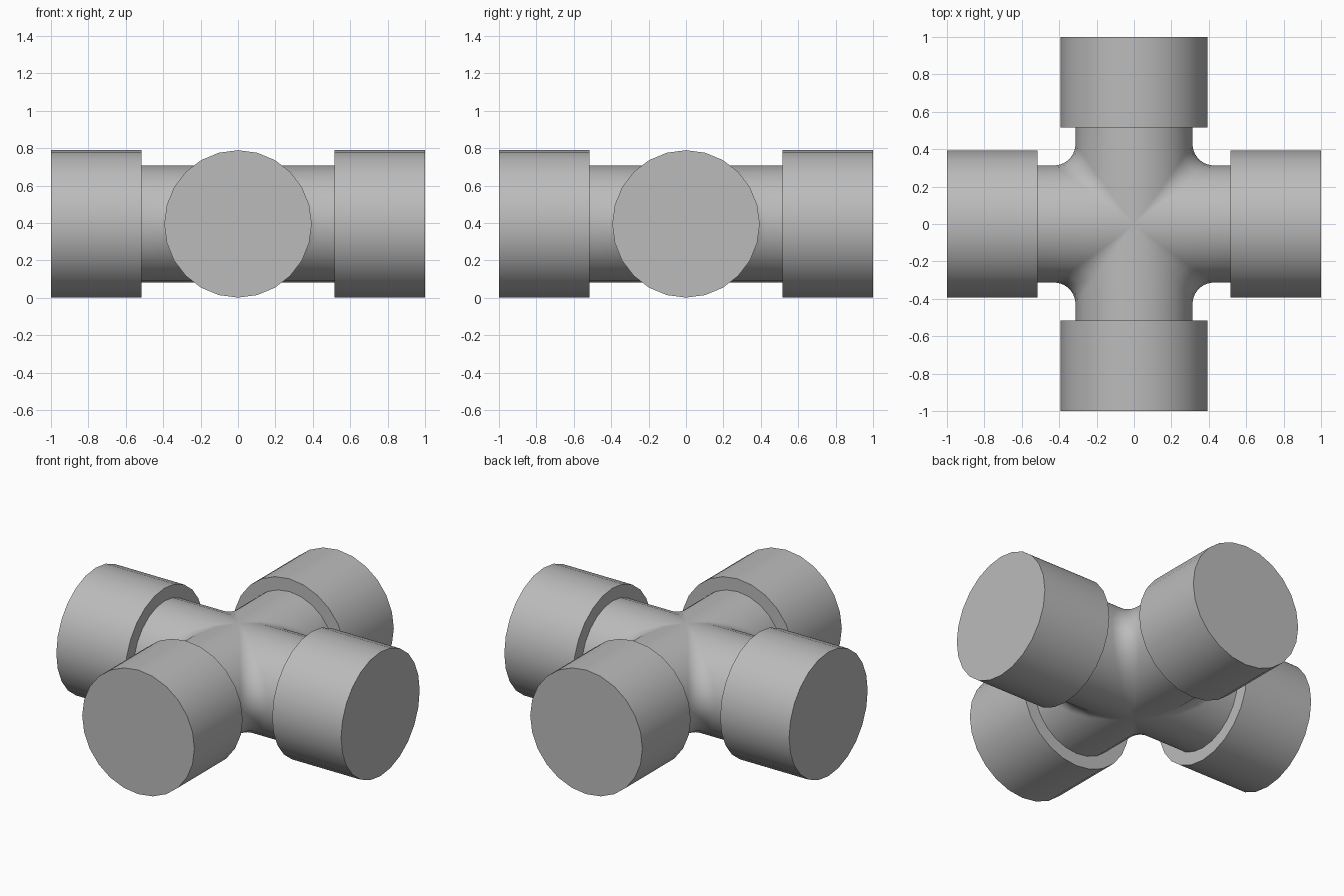
import bpy, bmesh
from math import sin, cos, pi, radians
from mathutils import Vector, Matrix

if "Cube" in bpy.data.objects:
    bpy.data.objects.remove(bpy.data.objects["Cube"])

SIDES = 24
PIPE_R, COLLAR_R, FILLET_R = 0.313, 0.394, 0.115
COLLAR_START, COLLAR_END = 0.516, 1.0
CENTRE_Z = 0.395
ARC_STEPS = 10

grey = bpy.data.materials.new("plain grey")
grey.use_nodes = True
grey.diffuse_color = (0.5, 0.5, 0.5, 1)
grey.node_tree.nodes["Principled BSDF"].inputs["Base Color"].default_value = (0.5, 0.5, 0.5, 1)


def finish(name, bm):
    """Turn a bmesh into a smooth shaded object with sharp rims."""
    bmesh.ops.recalc_face_normals(bm, faces=bm.faces)
    mesh = bpy.data.meshes.new(name)
    bm.to_mesh(mesh)
    bm.free()
    mesh.materials.append(grey)
    obj = bpy.data.objects.new(name, mesh)
    obj.location.z = CENTRE_Z
    bpy.context.collection.objects.link(obj)
    bpy.ops.object.select_all(action="DESELECT")
    obj.select_set(True)
    bpy.context.view_layer.objects.active = obj
    bpy.ops.object.shade_smooth_by_angle(angle=radians(35))


def quarter_row(t):
    """One row across a corner: pipe end, rolling-ball fillet, pipe end."""
    s, c = sin(t), cos(t)
    reach = COLLAR_START + 0.05
    ball = Vector((s, s, c)) * (PIPE_R + FILLET_R)
    toward_y_pipe, toward_x_pipe = Vector((-s, 0, -c)), Vector((0, -s, -c))
    row = [Vector((PIPE_R * s, reach, PIPE_R * c))]
    for i in range(ARC_STEPS + 1):
        if s < 1e-5:
            row.append(Vector((0, 0, PIPE_R * c)))
        else:
            row.append(ball + FILLET_R * toward_y_pipe.slerp(toward_x_pipe, i / ARC_STEPS))
    row.append(Vector((reach, PIPE_R * s, PIPE_R * c)))
    return row


# Crossing pipes with filleted inner corners, one quarter turned four times
bm = bmesh.new()
half = SIDES // 2
for turn in range(4):
    spin = Matrix.Rotation(turn * pi / 2, 3, "Z")
    rows = [[bm.verts.new(spin @ p) for p in quarter_row(pi * k / half)]
            for k in range(half + 1)]
    for upper, lower in zip(rows, rows[1:]):
        for i in range(len(upper) - 1):
            bm.faces.new((upper[i], upper[i + 1], lower[i + 1], lower[i]))
bmesh.ops.remove_doubles(bm, verts=bm.verts, dist=1e-4)
bmesh.ops.holes_fill(bm, edges=[e for e in bm.edges if e.is_boundary], sides=0)
finish("cross_pipe_body", bm)

# Solid end collars
length = COLLAR_END - COLLAR_START
for i, side in enumerate(("left", "back", "right", "front")):
    bm = bmesh.new()
    place = (Matrix.Rotation(i * pi / 2, 4, "Z")
             @ Matrix.Translation(((COLLAR_START + COLLAR_END) / 2, 0, 0))
             @ Matrix.Rotation(pi / 2, 4, "Y"))
    bmesh.ops.create_cone(bm, cap_ends=True, segments=SIDES, radius1=COLLAR_R,
                          radius2=COLLAR_R, depth=length, matrix=place)
    finish(side + "_collar", bm)
